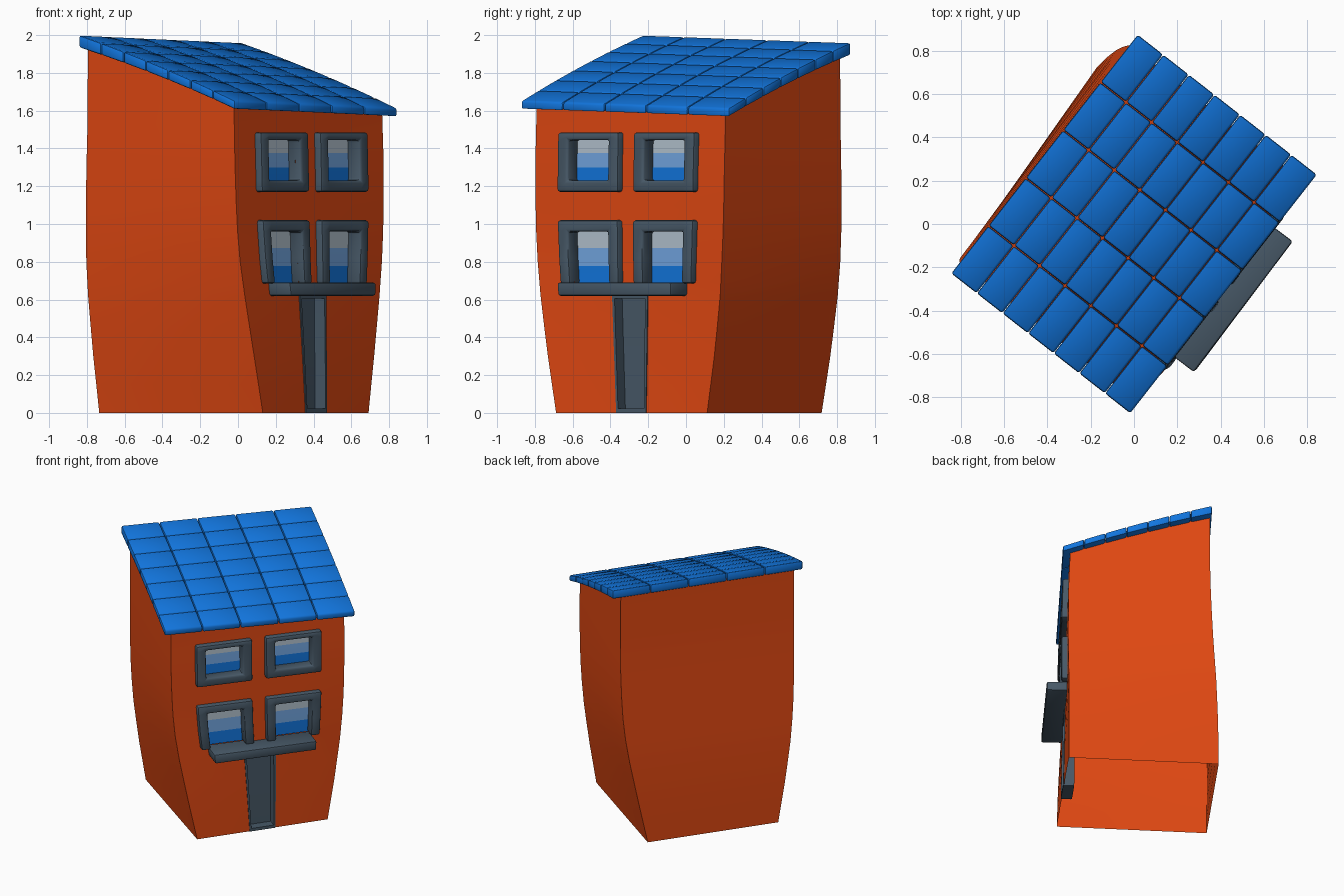
import bpy, bmesh, math

if "Cube" in bpy.data.objects:
    bpy.data.objects.remove(bpy.data.objects["Cube"])

# ---------- colours ----------
def mat(name, rgb):
    m = bpy.data.materials.new(name)
    m.diffuse_color = (*rgb, 1)
    m.use_nodes = True
    m.node_tree.nodes["Principled BSDF"].inputs["Base Color"].default_value = m.diffuse_color
    return m

ORANGE = mat("orange wall", (0.75, 0.065, 0.006))
BLUE = mat("blue tile", (0.006, 0.18, 0.73))
GREY = mat("slate grey", (0.063, 0.098, 0.135))
PALE = mat("pale glass", (0.45, 0.54, 0.62))
SKY = mat("sky glass", (0.17, 0.38, 0.75))

# ---------- house shape: height, turn, half width, front, back ----------
HW = 0.636
KEYS = [(0, 55, .488, -.502, .555), (.3, 54.2, .543, -.497, .553),
        (.6, 53.2, .592, -.491, .547), (.8, 52.4, .615, -.488, .54),
        (1.0, 52, .63, -.485, .531), (1.3, 51.8, .637, -.481, .52),
        (1.65, 52, .636, -.469, .51), (2.2, 52, .636, -.469, .505)]

def ring(z):
    z = max(0, z)
    for a, b in zip(KEYS, KEYS[1:]):
        if z <= b[0]:
            t = (z - a[0]) / (b[0] - a[0])
            return [p + (q - p) * t for p, q in zip(a[1:], b[1:])]
    return KEYS[-1][1:]

def place(u, b, z):
    """Local (along facade, depth, height) to the twisted, tapered house."""
    ang, hw, _, _ = ring(z)
    a = math.radians(ang)
    u *= hw / HW
    return (u * math.cos(a) - b * math.sin(a), u * math.sin(a) + b * math.cos(a), z)

def roof_top(u, b):
    s = (b + 0.525) / 1.05
    return 1.632 + 0.348 * s + 0.06 * s * (1 - s) - 0.02 * u / 0.7

def roof_thick(b):
    return 0.045 + 0.02 * (b + 0.525) / 1.05

def finish(name, bm, mats, smooth=None):
    bmesh.ops.recalc_face_normals(bm, faces=bm.faces)
    me = bpy.data.meshes.new(name)
    bm.to_mesh(me)
    bm.free()
    for m in mats:
        me.materials.append(m)
    ob = bpy.data.objects.new(name, me)
    bpy.context.collection.objects.link(ob)
    if smooth:
        me.shade_smooth()
        me.set_sharp_from_angle(angle=math.radians(smooth))
    return ob

def bevel_sharp(bm, width, seg=2):
    bm.normal_update()
    es = [e for e in bm.edges if len(e.link_faces) == 2 and e.calc_face_angle() > 0.7]
    bmesh.ops.bevel(bm, geom=es, offset=width, segments=seg, profile=0.5, affect='EDGES')

def plate(name, us, zs, d0, d1, mats=(GREY,), holes=(), bevel=0, rule=None):
    """Slab on the facade, from d0 to d1 out of the wall, made of grid cells."""
    bm = bmesh.new()
    vs = [[bm.verts.new((u, -d1, z)) for z in zs] for u in us]
    for i in range(len(us) - 1):
        for j in range(len(zs) - 1):
            if (i, j) not in holes:
                bm.faces.new((vs[i][j], vs[i + 1][j], vs[i + 1][j + 1], vs[i][j + 1]))
    bmesh.ops.delete(bm, geom=[v for v in bm.verts if not v.link_faces], context='VERTS')
    ext = bmesh.ops.extrude_face_region(bm, geom=bm.faces[:], use_keep_orig=True)
    for g in ext["geom"]:
        if isinstance(g, bmesh.types.BMVert):
            g.co.y = -d0
    bmesh.ops.recalc_face_normals(bm, faces=bm.faces)
    if bevel:
        bevel_sharp(bm, bevel)
    if rule:
        for f in bm.faces:
            f.material_index = rule(f.calc_center_median().z)
    for v in bm.verts:
        v.co = place(v.co.x, ring(v.co.z)[2] + v.co.y, v.co.z)
    return finish(name, bm, mats, 35)

# ---------- walls, open below, with holes for door and windows ----------
us = [-HW, -.39, -.12, .12, .39, HW]
zs = [0, .15, .3, .45, .62, .69, .8, .96, 1.1, 1.23, 1.335, 1.445, 1.53, None]
S = [.2, .4, .6, .8, 1]
rim = [(u, 0) for u in us] + [(HW, s) for s in S] + [(-HW, s) for s in reversed(S)]
bm = bmesh.new()
rows = []
for z in zs:
    row = []
    for u, s in rim:
        f, b = ring(1.6 if z is None else z)[2:]
        y = f + (b - f) * s
        zz = roof_top(u, y) - roof_thick(y) + 0.02 if z is None else z
        row.append(bm.verts.new(place(u, y, zz)))
    rows.append(row)
n = len(rim)
for j in range(len(zs) - 1):
    for i in range(n):
        door = i == 2 and zs[j] < .6
        window = i in (1, 3) and (.68 < zs[j] < .9 or 1.2 < zs[j] < 1.4)
        if not (door or window):
            k = (i + 1) % n
            bm.faces.new((rows[j][i], rows[j][k], rows[j + 1][k], rows[j + 1][i]))
t = rows[-1]
bm.faces.new([t[n - 1]] + t[:7])
for i in range(6, 10):
    k = n + 5 - i
    bm.faces.new((t[k], t[i], t[i + 1], t[k - 1]))
finish("house_walls", bm, [ORANGE], 40)

# ---------- roof tiles: seven rows of five ----------
bm = bmesh.new()
W, D = 1.4 / 5, 1.05 / 7
for i in range(5):
    for j in range(7):
        tb = bmesh.new()
        bmesh.ops.create_cube(tb, size=1)
        for v in tb.verts:
            u = -0.7 + W * (i + .5 + v.co.x * 0.99)
            b = -0.525 + D * (j + .5 + v.co.y * 0.985)
            z = roof_top(u, b) - (roof_thick(b) if v.co.z < 0 else 0)
            v.co = (u, b, z)
        bmesh.ops.bevel(tb, geom=tb.edges[:], offset=0.011, segments=2, profile=0.5, affect='EDGES')
        for v in tb.verts:
            v.co = place(*v.co)
        tmp = bpy.data.meshes.new("tile")
        tb.to_mesh(tmp)
        tb.free()
        bm.from_mesh(tmp)
        bpy.data.meshes.remove(tmp)
finish("roof_tiles", bm, [BLUE], 40)

# ---------- windows: frame and banded glass ----------
def window(name, side, zf, z0, z1, holes):
    fu = sorted(side * u for u in (.05, .12, .39, .46))
    plate(name + "_frame", fu, zf, -.055, .042, holes=holes, bevel=.014)
    h = (z1 - z0) / 3
    plate(name + "_glass", sorted((side * .11, side * .40)),
          [z0, z0 + h, z0 + 2 * h, z1], -.053, -.045, mats=(BLUE, SKY, PALE),
          rule=lambda z: min(2, max(0, int((z - z0) / h))))

for side, label in ((-1, "left"), (1, "right")):
    window("upper_%s_window" % label, side, [1.17, 1.23, 1.445, 1.485], 1.225, 1.45, [(1, 1)])
    window("lower_%s_window" % label, side, [.685, .82, .96, 1.02], .685, .965, [(1, 0), (1, 1)])

# ---------- canopy, door and door lining ----------
plate("door_canopy", [-.4, .4], [.62, .69], -.04, .143, bevel=.012)
dz = [0, .022, .2, .4, .605, .63]
plate("door_lining", [-.125, -.108, .108, .125], dz, -.065, .006,
      holes=[(1, 1), (1, 2), (1, 3)])
plate("door_panel", [-.12, .12], dz, -.072, -.062)
